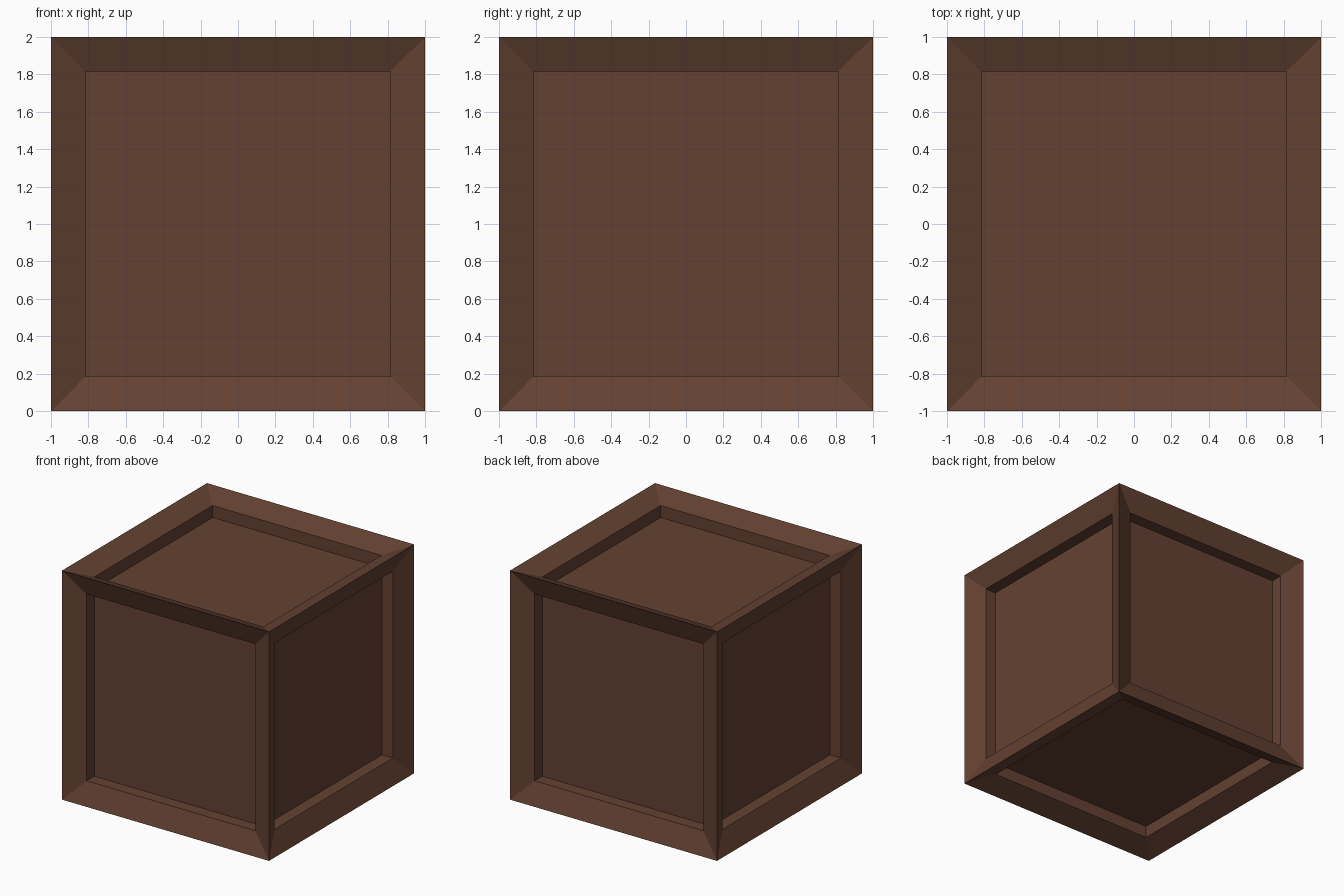
import bpy
import bmesh

if "Cube" in bpy.data.objects:
    bpy.data.objects.remove(bpy.data.objects["Cube"])

BORDER = 0.185   # width of the frame bars
SLOPE = 0.075    # how far the bars slope inwards
DEPTH = 0.18     # depth of the panels below the outer faces

wood = bpy.data.materials.new("dark_brown_wood")
wood.diffuse_color = (0.127, 0.053, 0.032, 1)
wood.use_nodes = True
wood.node_tree.nodes["Principled BSDF"].inputs["Base Color"].default_value = wood.diffuse_color


def add_object(name, bm):
    bmesh.ops.recalc_face_normals(bm, faces=bm.faces)
    mesh = bpy.data.meshes.new(name)
    bm.to_mesh(mesh)
    bm.free()
    mesh.materials.append(wood)
    obj = bpy.data.objects.new(name, mesh)
    obj.location.z = 1
    bpy.context.collection.objects.link(obj)
    return obj


# Frame: mitred bars sloping inwards on all six sides, with straight recess walls
bm = bmesh.new()
bmesh.ops.create_cube(bm, size=2)
sides = list(bm.faces)
bmesh.ops.inset_individual(bm, faces=sides, thickness=BORDER, depth=-SLOPE,
                           use_even_offset=True)
bmesh.ops.inset_individual(bm, faces=sides, thickness=0.0005, depth=SLOPE - DEPTH,
                           use_even_offset=True)
bmesh.ops.delete(bm, geom=sides, context='FACES_ONLY')
add_object("crate_frame", bm)

# Inner box: its sides are the recessed panels
bm = bmesh.new()
bmesh.ops.create_cube(bm, size=2 * (1 - DEPTH))
add_object("crate_panels", bm)
